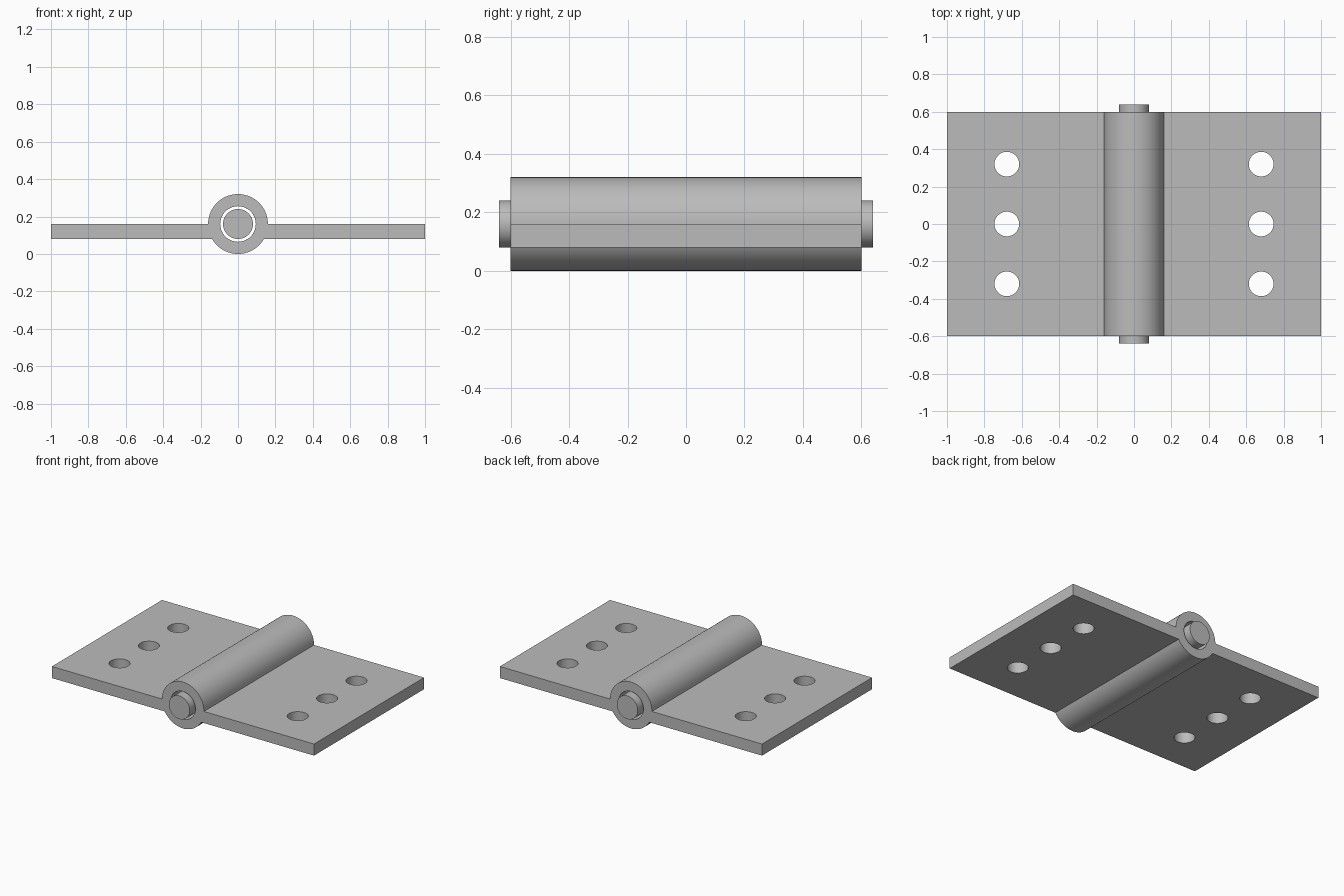
import bpy, bmesh
from math import sin, cos, pi, asin, radians
from mathutils import Matrix

if "Cube" in bpy.data.objects:
    bpy.data.objects.remove(bpy.data.objects["Cube"])

AXIS_Z, BARREL_R, BORE_R, PIN_R = 0.16, 0.16, 0.095, 0.08
LEAF_LOW, LEAF_TOP, HALF_LEN, PIN_HALF = 0.08, 0.16, 0.6, 0.64
HOLE_R, HOLE_X, HOLE_Y = 0.066, 0.68, 0.32

steel = bpy.data.materials.new("grey steel")
steel.use_nodes = True
grey = (0.5, 0.5, 0.5, 1)
steel.diffuse_color = grey
steel.node_tree.nodes["Principled BSDF"].inputs["Base Color"].default_value = grey


def make_object(name, bm):
    bmesh.ops.recalc_face_normals(bm, faces=bm.faces)
    mesh = bpy.data.meshes.new(name)
    bm.to_mesh(mesh)
    bm.free()
    obj = bpy.data.objects.new(name, mesh)
    bpy.context.collection.objects.link(obj)
    mesh.materials.append(steel)
    return obj


def add_cylinder(bm, radius, length, matrix, sides=64):
    bmesh.ops.create_cone(bm, cap_ends=True, segments=sides, radius1=radius,
                          radius2=radius, depth=length, matrix=matrix)


def smooth(obj):
    bpy.ops.object.select_all(action="DESELECT")
    obj.select_set(True)
    bpy.context.view_layer.objects.active = obj
    bpy.ops.object.shade_smooth_by_angle(angle=radians(30))


def arc(start, end, steps):
    angles = [start + (end - start) * i / steps for i in range(steps + 1)]
    return [(BARREL_R * cos(a), AXIS_Z + BARREL_R * sin(a)) for a in angles]


# Leaves and barrel: one cross-section pulled along the hinge axis
low = asin((LEAF_LOW - AXIS_Z) / BARREL_R)
outline = ([(1, LEAF_LOW), (1, LEAF_TOP)] + arc(0, pi, 40)
           + [(-1, LEAF_TOP), (-1, LEAF_LOW)] + arc(pi - low, 2 * pi + low, 28))
bm = bmesh.new()
section = bm.faces.new([bm.verts.new((x, -HALF_LEN, z)) for x, z in outline])
pulled = bmesh.ops.extrude_face_region(bm, geom=[section], use_keep_orig=True)
new_verts = [g for g in pulled["geom"] if isinstance(g, bmesh.types.BMVert)]
bmesh.ops.translate(bm, verts=new_verts, vec=(0, 2 * HALF_LEN, 0))
leaves = make_object("hinge_leaves_and_barrel", bm)

# Cutters: the pin bore and the screw holes
along_y = Matrix.Translation((0, 0, AXIS_Z)) @ Matrix.Rotation(pi / 2, 4, "X")
bm = bmesh.new()
add_cylinder(bm, BORE_R, 2, along_y)
for x in (-HOLE_X, HOLE_X):
    for y in (-HOLE_Y, 0, HOLE_Y):
        add_cylinder(bm, HOLE_R, 0.5, Matrix.Translation((x, y, LEAF_LOW)), 48)
cutter = make_object("hole_cutter", bm)
cutter.hide_render = True

cut = leaves.modifiers.new("holes", "BOOLEAN")
cut.operation = "DIFFERENCE"
cut.solver = "EXACT"
cut.object = cutter
bpy.context.view_layer.objects.active = leaves
bpy.ops.object.modifier_apply(modifier=cut.name)
bpy.data.objects.remove(cutter)
smooth(leaves)

# Hinge pin, standing proud at both ends
bm = bmesh.new()
add_cylinder(bm, PIN_R, 2 * PIN_HALF, along_y)
smooth(make_object("hinge_pin", bm))
